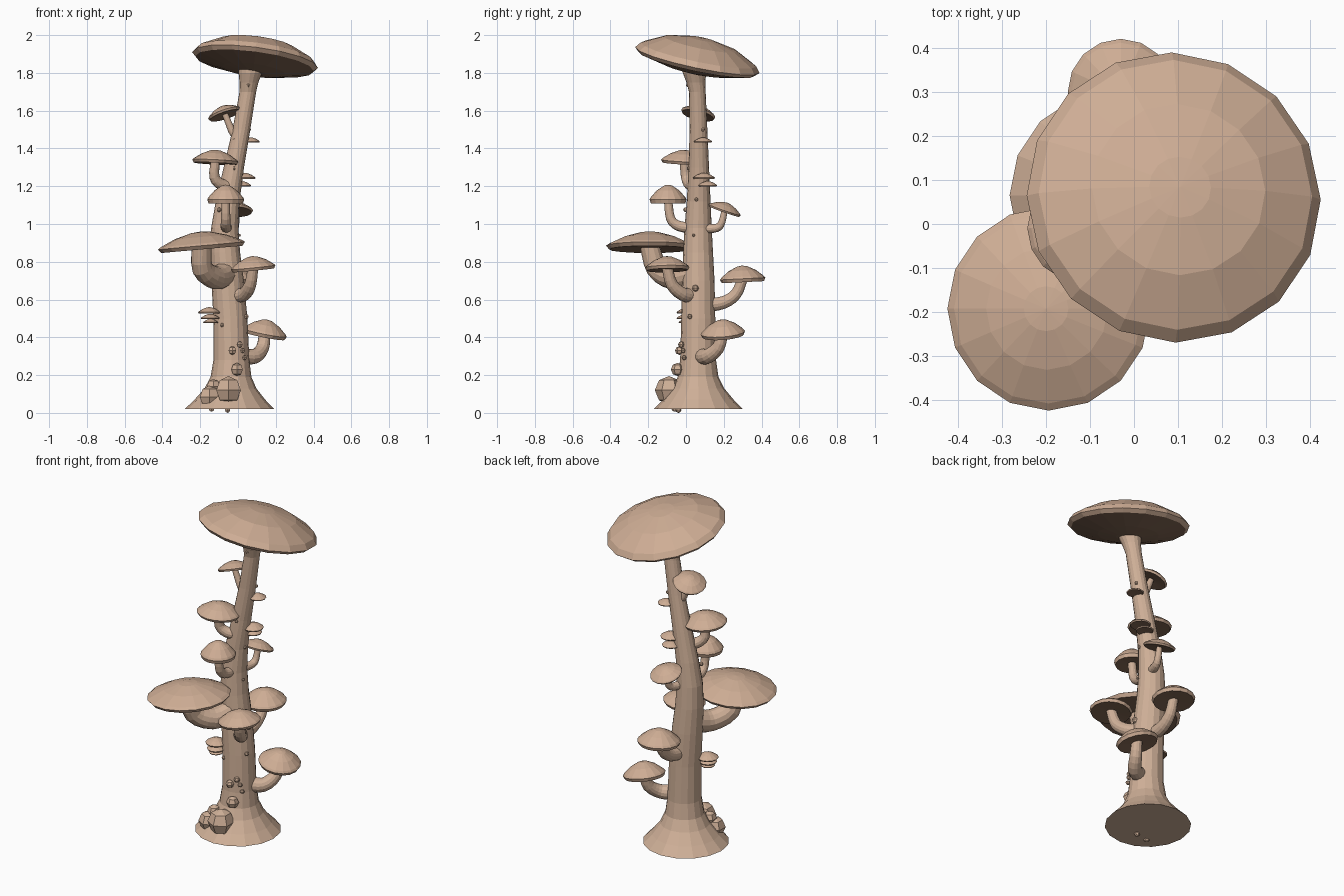
import bpy, bmesh, math
from mathutils import Vector, Matrix, Quaternion


def material(name, rgb):
    m = bpy.data.materials.new(name)
    m.diffuse_color = (*rgb, 1)
    return m


tan = material("stem_tan", (0.62, 0.43, 0.31))
cap_tan = material("cap_tan", (0.62, 0.42, 0.30))
gill_brown = material("gill_brown", (0.23, 0.14, 0.09))


def finish(bm, name, mats):
    bmesh.ops.recalc_face_normals(bm, faces=bm.faces)
    me = bpy.data.meshes.new(name)
    bm.to_mesh(me)
    bm.free()
    for m in mats:
        me.materials.append(m)
    ob = bpy.data.objects.new(name, me)
    bpy.context.collection.objects.link(ob)
    return ob


def skin(bm, rings):
    """Join rings of points with quads and close both ends."""
    loops = [[bm.verts.new(p) for p in ring] for ring in rings]
    n = len(loops[0])
    for a, b in zip(loops, loops[1:]):
        for i in range(n):
            j = (i + 1) % n
            bm.faces.new((a[i], a[j], b[j], b[i]))
    bm.faces.new(loops[0])
    bm.faces.new(loops[-1])


def circle(r, n):
    return [Vector((r * math.cos(math.tau * i / n), r * math.sin(math.tau * i / n), 0))
            for i in range(n)]


def smooth_path(pts, steps=3):
    """Catmull-Rom curve through the points."""
    p = [Vector(q) for q in pts]
    p = [2 * p[0] - p[1]] + p + [2 * p[-1] - p[-2]]
    out = []
    for i in range(1, len(p) - 2):
        a, b, c, d = p[i - 1:i + 3]
        for k in range(steps):
            t = k / steps
            out.append(0.5 * (2 * b + (c - a) * t + (2 * a - 5 * b + 4 * c - d) * t * t
                              + (3 * b - a - 3 * c + d) * t ** 3))
    return out + [p[-2]]


def stem(name, pts, r0, r1, n=14):
    path = smooth_path(pts)
    m = len(path) - 1
    prev = Vector((0, 0, 1))
    q = Quaternion()
    rings = []
    for i, p in enumerate(path):
        t = (path[min(i + 1, m)] - path[max(i - 1, 0)]).normalized()
        q = prev.rotation_difference(t) @ q
        prev = t
        r = r0 + (r1 - r0) * i / m
        rings.append([p + q @ v for v in circle(r, n)])
    bm = bmesh.new()
    skin(bm, rings)
    finish(bm, name, [tan])


def cap(name, centre, r, profile, slope=(0, 0), n=16):
    """Revolved cap, tilted so that its rim rises by slope along x and y."""
    up = Vector((-slope[0], -slope[1], 1)).normalized()
    q = Vector((0, 0, 1)).rotation_difference(up)
    c = Vector(centre)
    bm = bmesh.new()
    skin(bm, [[c + q @ (v + Vector((0, 0, h))) for v in circle(r * k, n)] for k, h in profile])
    bmesh.ops.remove_doubles(bm, verts=bm.verts, dist=0.0005)
    bmesh.ops.recalc_face_normals(bm, faces=bm.faces)
    # gills: the faces that look down along the cap axis
    for f in bm.faces:
        f.material_index = 1 if f.normal.dot(up) < -0.75 else 0
    finish(bm, name, [cap_tan, gill_brown])


def dome(h):
    return [(0.15, -0.16 * h), (0.93, -0.26 * h), (1, 0), (0.93, 0.16 * h), (0.6, 0.62 * h),
            (0.22, 0.94 * h), (0.001, h)]


# trunk: (x, y, z, radius), horizontal rings with flared foot
trunk = [(-0.045, 0.065, 0.02, 0.237), (-0.043, 0.065, 0.07, 0.187), (-0.04, 0.065, 0.13, 0.137),
         (-0.037, 0.064, 0.19, 0.108), (-0.035, 0.064, 0.28, 0.095), (-0.04, 0.065, 0.5, 0.09),
         (-0.055, 0.065, 0.7, 0.086), (-0.068, 0.064, 0.85, 0.079), (-0.07, 0.064, 0.98, 0.072),
         (-0.055, 0.067, 1.12, 0.063), (-0.022, 0.068, 1.3, 0.054), (0.018, 0.066, 1.5, 0.047),
         (0.052, 0.06, 1.7, 0.044), (0.058, 0.052, 1.75, 0.05), (0.065, 0.045, 1.8, 0.062),
         (0.07, 0.045, 1.86, 0.066)]
bm = bmesh.new()
skin(bm, [[v + Vector((x, y, z)) for v in circle(r, 16)] for x, y, z, r in trunk])
finish(bm, "trunk", [tan])

# large crowning cap
cap("crown_cap", (0.09, 0.06, 1.868), 0.336,
    [(0.2, -0.07), (0.5, -0.056), (0.94, -0.02), (1, 0.0), (0.93, 0.03), (0.59, 0.088),
     (0.21, 0.115), (0.001, 0.119)], (-0.13, -0.21))

# side mushrooms: cap centre, radius, dome height, slope, stem points, stem radii
side = [
    ((-0.193, -0.192, 0.885), 0.231, 0.075, (0.09, 0.0),
     [(-0.07, 0.03, 0.735), (-0.12, -0.07, 0.715), (-0.188, -0.155, 0.765)], 0.066, 0.052),
    ((0.08, -0.1, 0.77), 0.118, 0.06, (0.1, 0.02),
     [(-0.01, 0.03, 0.62), (0.035, -0.02, 0.63), (0.065, -0.075, 0.68)], 0.04, 0.028),
    ((0.142, 0.195, 0.425), 0.118, 0.07, (-0.2, 0.08),
     [(0.02, 0.08, 0.3), (0.09, 0.115, 0.3), (0.13, 0.17, 0.345)], 0.044, 0.03),
    ((-0.03, 0.3, 0.71), 0.12, 0.07, (0, 0.05),
     [(-0.04, 0.11, 0.57), (-0.04, 0.2, 0.585), (-0.035, 0.265, 0.63)], 0.038, 0.027),
    ((-0.065, -0.095, 1.13), 0.098, 0.078, (0, 0),
     [(-0.06, 0.03, 0.98), (-0.065, -0.04, 0.99), (-0.065, -0.082, 1.03)], 0.03, 0.022),
    ((-0.12, -0.01, 1.335), 0.122, 0.058, (-0.05, -0.05),
     [(-0.04, 0.05, 1.2), (-0.09, 0.02, 1.21), (-0.125, 0.0, 1.25)], 0.034, 0.024),
    ((-0.07, 0.065, 1.585), 0.093, 0.042, (0.33, -0.25),
     [(0.01, 0.065, 1.45), (-0.025, 0.065, 1.48), (-0.048, 0.065, 1.53)], 0.022, 0.016),
    ((-0.01, 0.205, 1.075), 0.09, 0.04, (-0.05, -0.35),
     [(-0.04, 0.1, 0.975), (-0.02, 0.165, 0.98), (-0.012, 0.19, 1.01)], 0.025, 0.016),
]
for i, (c, r, h, s, pts, r0, r1) in enumerate(side, 1):
    cap(f"side_cap_{i}", c, r, dome(h), s)
    stem(f"side_stem_{i}", pts + [c], r0, r1)

# small bracket shelves on the trunk
shelves = [(-0.152, 0.01, 0.533, 0.06), (-0.147, 0.0, 0.502, 0.05), (-0.145, 0.0, 0.48, 0.04),
           (0.035, 0.095, 1.245, 0.058), (0.02, 0.115, 1.205, 0.05), (0.068, 0.09, 1.437, 0.048)]
for i, (x, y, z, r) in enumerate(shelves, 1):
    cap(f"bracket_shelf_{i}", (x, y, z), r, dome(0.45 * r), n=12)

# knobbly growths: x, y, z, radius
knobs = [(-0.05, -0.09, 0.12, 0.075), (-0.15, -0.06, 0.085, 0.06), (-0.13, -0.04, 0.14, 0.04),
         (-0.005, -0.045, 0.23, 0.035), (-0.03, -0.035, 0.33, 0.023), (0.01, -0.025, 0.362, 0.017),
         (0.025, -0.015, 0.33, 0.013), (0.035, -0.01, 0.292, 0.013), (-0.085, -0.015, 0.465, 0.011),
         (-0.1, -0.002, 1.075, 0.013), (-0.055, -0.12, 0.045, 0.013), (-0.14, -0.06, 0.024, 0.018),
         (-0.055, -0.04, 0.016, 0.016), (0.035, 0.05, 0.66, 0.018), (0.045, 0.02, 0.51, 0.013),
         (0.008, 0.055, 1.13, 0.01), (0.008, 0.04, 0.94, 0.008), (0.06, 0.09, 1.5, 0.01),
         (0.055, 0.01, 1.735, 0.01), (-0.02, 0.014, 1.295, 0.01), (-0.02, 0.035, 1.45, 0.008)]
bm = bmesh.new()
for x, y, z, r in knobs:
    bmesh.ops.create_uvsphere(bm, u_segments=6, v_segments=4, radius=r,
                              matrix=Matrix.Translation((x, y, z)))
finish(bm, "trunk_knobs", [tan])
